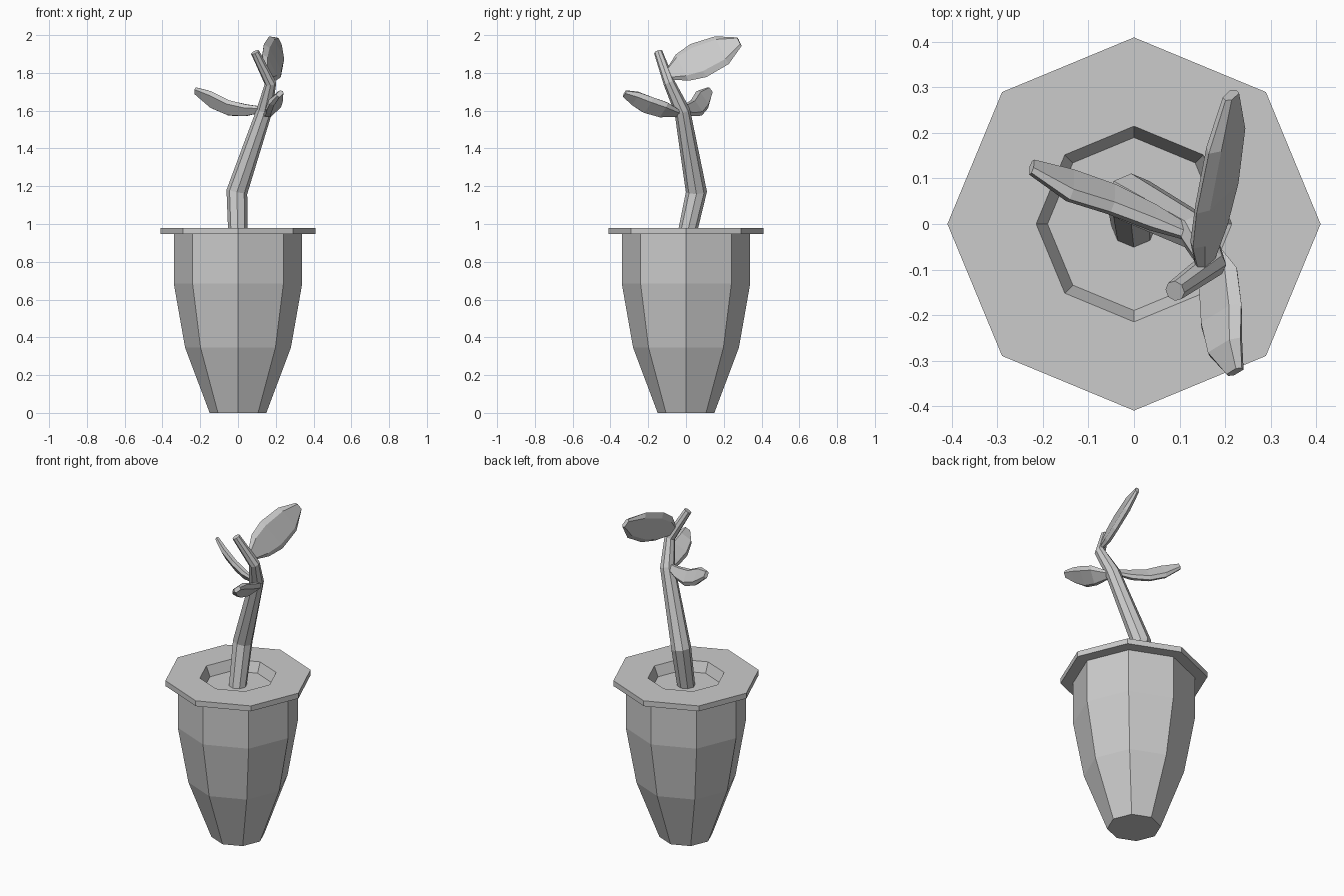
import bpy, bmesh
from math import cos, sin, tau
from mathutils import Vector

if "Cube" in bpy.data.objects:
    bpy.data.objects.remove(bpy.data.objects["Cube"])


def loft(name, rings, cap_start=True, cap_end=True):
    """Skin a list of equally sized point rings into a flat-shaded object."""
    bm = bmesh.new()
    loops = [[bm.verts.new(p) for p in ring] for ring in rings]
    n = len(loops[0])
    for a, b in zip(loops, loops[1:]):
        for i in range(n):
            j = (i + 1) % n
            bm.faces.new((a[i], a[j], b[j], b[i]))
    if cap_start:
        bm.faces.new(loops[0][::-1])
    if cap_end:
        bm.faces.new(loops[-1])
    bmesh.ops.recalc_face_normals(bm, faces=bm.faces)
    mesh = bpy.data.meshes.new(name)
    bm.to_mesh(mesh)
    bm.free()
    obj = bpy.data.objects.new(name, mesh)
    bpy.context.collection.objects.link(obj)
    return obj


def octagon(center, radius, x_axis=Vector((1, 0, 0)), y_axis=Vector((0, 1, 0))):
    c = Vector(center)
    return [c + radius * (cos(k * tau / 8) * x_axis + sin(k * tau / 8) * y_axis)
            for k in range(8)]


def stem(name, path):
    """Octagonal tube through (x, y, z, radius) stations."""
    pts = [Vector(p[:3]) for p in path]
    rings = []
    for i, p in enumerate(path):
        t = (pts[min(i + 1, len(pts) - 1)] - pts[max(i - 1, 0)]).normalized()
        if i == 0:
            t = Vector((0, 0, 1))
        y = t.cross(Vector((1, 0, 0))).normalized()
        rings.append(octagon(pts[i], p[3], y.cross(t), y))
    return loft(name, rings)


def leaf(name, stations, side, thickness):
    """Thick blade through (x, y, z, half width) stations, rounded at both edges."""
    pts = [Vector(s[:3]) for s in stations]
    side = Vector(side).normalized()
    normal = (pts[-1] - pts[0]).cross(side).normalized()
    last = len(pts) - 1
    rings = []
    for i, (p, s) in enumerate(zip(pts, stations)):
        w = s[3]
        h = thickness / 2 * (0.6 if i in (0, last) else 1)
        rings.append([p + side * w * a + normal * h * b for a, b in
                      ((1, 0), (0.7, 1), (-0.7, 1), (-1, 0), (-0.7, -1), (0.7, -1))])
    return loft(name, rings)


# Octagonal pot with overhanging rim and sunken opening
profile = [(0.15, 0), (0.28, 0.345), (0.34, 0.685), (0.34, 0.947),
           (0.41, 0.947), (0.41, 0.98), (0.215, 0.98), (0.19, 0.92)]
loft("pot", [octagon((0, 0, z), r) for r, z in profile], cap_end=False)

# Soil filling the opening
loft("soil", [octagon((0, 0, 0.88), 0.18), octagon((0, 0, 0.92), 0.19)])

# Bent stem
stem("stem", [(0, -0.005, 0.9, 0.05), (-0.006, 0.055, 1.17, 0.056),
              (0.14, -0.02, 1.6, 0.042), (0.172, -0.088, 1.745, 0.031),
              (0.09, -0.147, 1.91, 0.023)])

# Leaves
leaf("top_leaf", [(0.155, -0.095, 1.79, 0.03), (0.165, -0.02, 1.828, 0.085),
                  (0.182, 0.065, 1.865, 0.107), (0.202, 0.19, 1.92, 0.09),
                  (0.213, 0.283, 1.965, 0.028)], (-0.42, -0.4, 0.82), 0.036)
leaf("left_leaf", [(0.12, -0.02, 1.605, 0.02), (0.04, 0.015, 1.602, 0.038),
                   (-0.05, 0.055, 1.615, 0.05), (-0.14, 0.085, 1.657, 0.055),
                   (-0.225, 0.125, 1.705, 0.022)], (-0.02, -0.56, 0.82), 0.036)
leaf("front_leaf", [(0.155, -0.04, 1.585, 0.025), (0.185, -0.12, 1.605, 0.06),
                    (0.192, -0.2, 1.63, 0.065), (0.2, -0.27, 1.665, 0.05),
                    (0.222, -0.325, 1.69, 0.022)], (0.68, 0.41, 0.62), 0.04)
